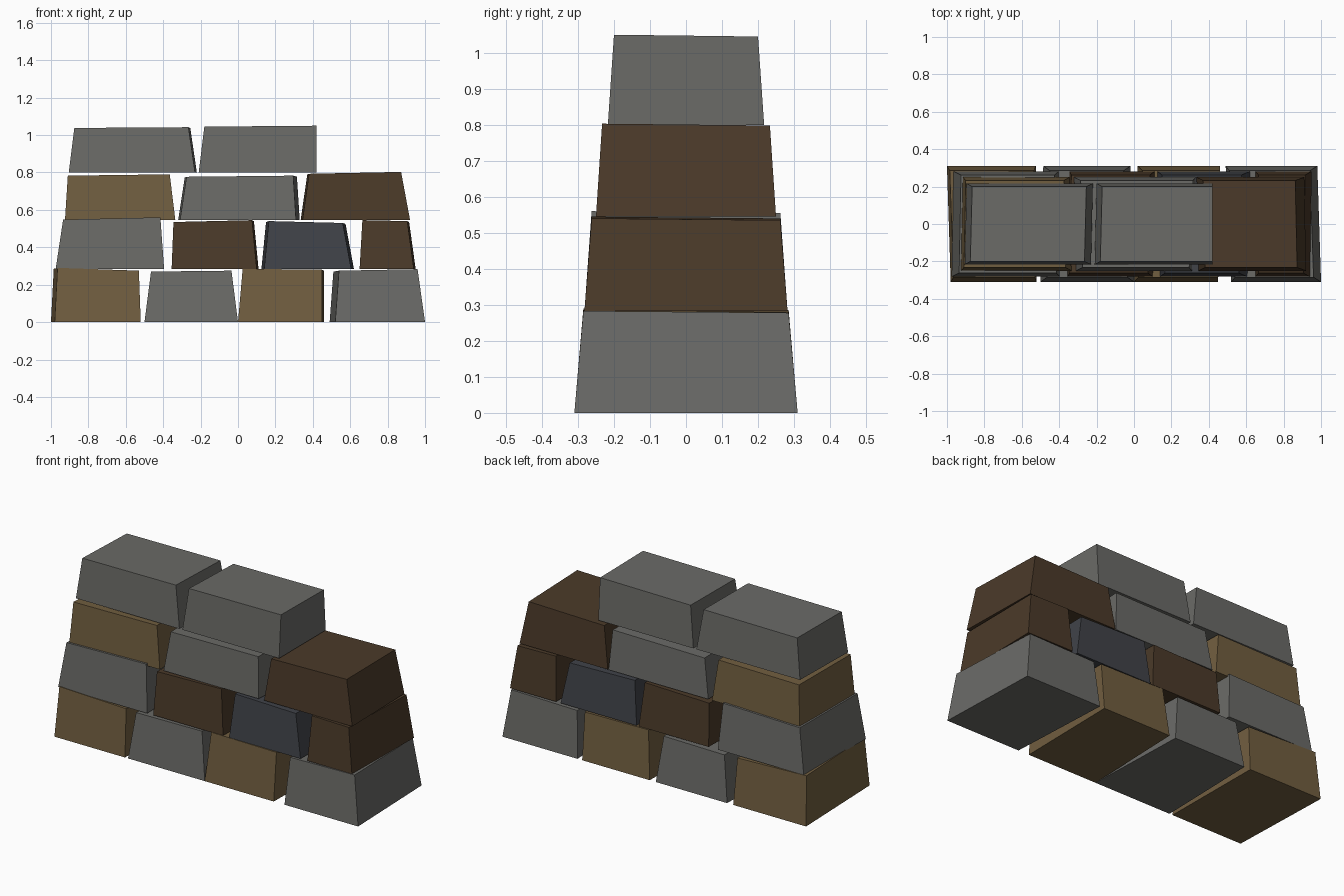
import bpy, bmesh

COLOURS = {
    "grey": (0.145, 0.145, 0.135, 1),
    "tan": (0.165, 0.112, 0.051, 1),
    "brown": (0.070, 0.042, 0.022, 1),
    "slate": (0.052, 0.056, 0.066, 1),
}
MATS = {}
for name, colour in COLOURS.items():
    MATS[name] = bpy.data.materials.new(name + "_stone")
    MATS[name].diffuse_color = colour

# Each course: base height, half depth at base and top, then its stones:
# (colour, base x left/right, top x left/right, top z left/right,
#  shift of the left/right edge at the back)
COURSES = [
    (0.0, 0.31, 0.285, [
        ("tan", -0.98, -0.52, -0.965, -0.53, 0.29, 0.275, -0.02, -0.005),
        ("grey", -0.50, 0.0, -0.465, -0.035, 0.27, 0.275, 0.015, -0.02),
        ("tan", 0.0, 0.45, 0.025, 0.45, 0.285, 0.28, 0.02, 0.01),
        ("grey", 0.52, 1.0, 0.54, 0.96, 0.275, 0.283, -0.03, -0.02)]),
    (0.283, 0.282, 0.262, [
        ("grey", -0.975, -0.395, -0.935, -0.415, 0.548, 0.56, 0.01, -0.01),
        ("brown", -0.355, 0.10, -0.345, 0.075, 0.535, 0.545, 0.01, 0.01),
        ("slate", 0.14, 0.605, 0.165, 0.56, 0.54, 0.53, -0.015, 0.015),
        ("brown", 0.65, 0.94, 0.665, 0.905, 0.545, 0.54, 0.0, 0.01)]),
    (0.545, 0.25, 0.233, [
        ("tan", -0.925, -0.335, -0.91, -0.365, 0.783, 0.79, 0.01, -0.01),
        ("grey", -0.31, 0.31, -0.275, 0.295, 0.777, 0.783, -0.01, 0.02),
        ("brown", 0.345, 0.92, 0.38, 0.872, 0.793, 0.803, -0.01, -0.01)]),
    (0.80, 0.217, 0.20, [
        ("grey", -0.905, -0.23, -0.875, -0.265, 1.038, 1.042, 0.01, 0.01),
        ("grey", -0.21, 0.42, -0.18, 0.42, 1.045, 1.05, 0.01, 0.0)]),
]


def stone(name, z, base_d, top_d, colour, bl, br, tl, tr, zl, zr, sl, sr):
    """Cube reshaped into a tapered, slightly skewed block."""
    bm = bmesh.new()
    bmesh.ops.create_cube(bm, size=1)
    for v in bm.verts:
        right, back, top = (c > 0 for c in v.co)
        x = (tr if right else tl) if top else (br if right else bl)
        if back:
            x += sr if right else sl
        depth = top_d if top else base_d
        height = (zr if right else zl) if top else z
        if top and back:
            height -= 0.005
        v.co = (x, depth if back else -depth, height)
    mesh = bpy.data.meshes.new(name)
    bm.to_mesh(mesh)
    bm.free()
    mesh.materials.append(MATS[colour])
    bpy.context.collection.objects.link(bpy.data.objects.new(name, mesh))


# Stack the courses of the wall
for row, (z, base_d, top_d, stones) in enumerate(COURSES, 1):
    for i, data in enumerate(stones, 1):
        stone(f"wall_stone_row{row}_{i}", z, base_d, top_d, *data)
